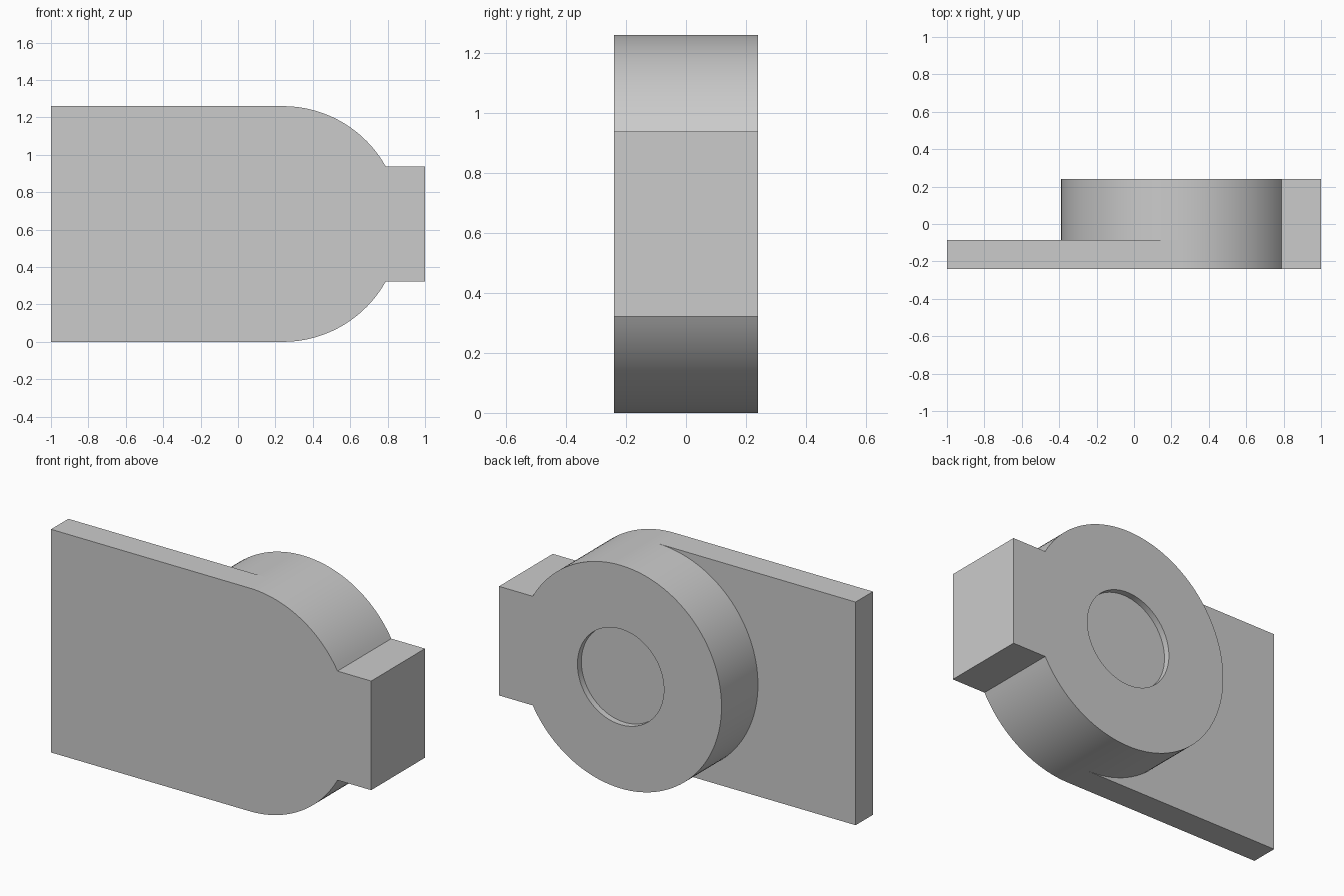
import bpy, bmesh, math

cube = bpy.data.objects.get("Cube")
if cube:
    bpy.data.objects.remove(cube, do_unlink=True)

# Main dimensions
CX, R = 0.24, 0.63            # disc centre (x) and radius; the disc rests on z = 0
FRONT, MID, BACK = -0.24, -0.085, 0.24
RECESS_R, FLOOR = 0.27, 0.205
TAB_HALF = 0.308
TAB_ANGLE = math.asin(TAB_HALF / R)

grey = bpy.data.materials.new("light_grey")
grey.use_nodes = True
grey.diffuse_color = (0.6, 0.6, 0.6, 1)
grey.node_tree.nodes["Principled BSDF"].inputs["Base Color"].default_value = (0.6, 0.6, 0.6, 1)

bm = bmesh.new()


def face(points):
    bm.faces.new([bm.verts.new(p) for p in points])


def at(outline, y):
    return [(x, y, z) for x, z in outline]


def arc(radius, start, end, steps):
    angles = [start + (end - start) * i / steps for i in range(steps + 1)]
    return [(CX + radius * math.cos(a), R + radius * math.sin(a)) for a in angles]


def wall(outline, y0, y1):
    for (xa, za), (xb, zb) in zip(outline, outline[1:]):
        face([(xa, y0, za), (xb, y0, zb), (xb, y1, zb), (xa, y1, za)])


def ring(outer, inner, y):
    for a, b, c, d in zip(outer, outer[1:], inner[1:], inner):
        face(at([a, b, c, d], y))


# Outline pieces, running anticlockwise
Q = math.pi / 2
spans = [(-Q, -TAB_ANGLE, 24), (TAB_ANGLE, Q, 24), (Q, 3 * Q, 64)]
low, high, left = [arc(R, *s) for s in spans]
in_low, in_high, in_left = [arc(RECESS_R, *s) for s in spans]
in_tab = arc(RECESS_R, -TAB_ANGLE, TAB_ANGLE, 24)
tab = [(1, R - TAB_HALF), (1, R + TAB_HALF)]
nose = low + tab + high
plate = [high[-1], (-1, 2 * R), (-1, 0), low[0]]

# Front face and the plate's back face
face(at(nose + plate[1:3], FRONT))
face(at(left + plate[2:0:-1], MID))

# Side walls of the nose, plate and raised disc
wall(nose, FRONT, MID)
wall(nose, MID, BACK)
wall(plate, FRONT, MID)
wall(left, MID, BACK)

# Back of the disc and tab, with the round recess
for outer, inner in ((low, in_low), (high, in_high), (left, in_left)):
    ring(outer, inner, BACK)
face(at([low[-1]] + tab + [high[0]] + in_tab[::-1], BACK))
recess = in_low + in_tab[1:] + in_high[1:] + in_left[1:]
wall(recess, FLOOR, BACK)
face(at(recess[:-1], FLOOR))

bmesh.ops.remove_doubles(bm, verts=bm.verts, dist=0.00005)
bmesh.ops.recalc_face_normals(bm, faces=bm.faces)
mesh = bpy.data.meshes.new("bracket_body")
bm.to_mesh(mesh)
bm.free()
mesh.materials.append(grey)

body = bpy.data.objects.new("bracket_body", mesh)
bpy.context.collection.objects.link(body)
bpy.ops.object.select_all(action="DESELECT")
body.select_set(True)
bpy.context.view_layer.objects.active = body
bpy.ops.object.shade_smooth_by_angle(angle=math.radians(25))
